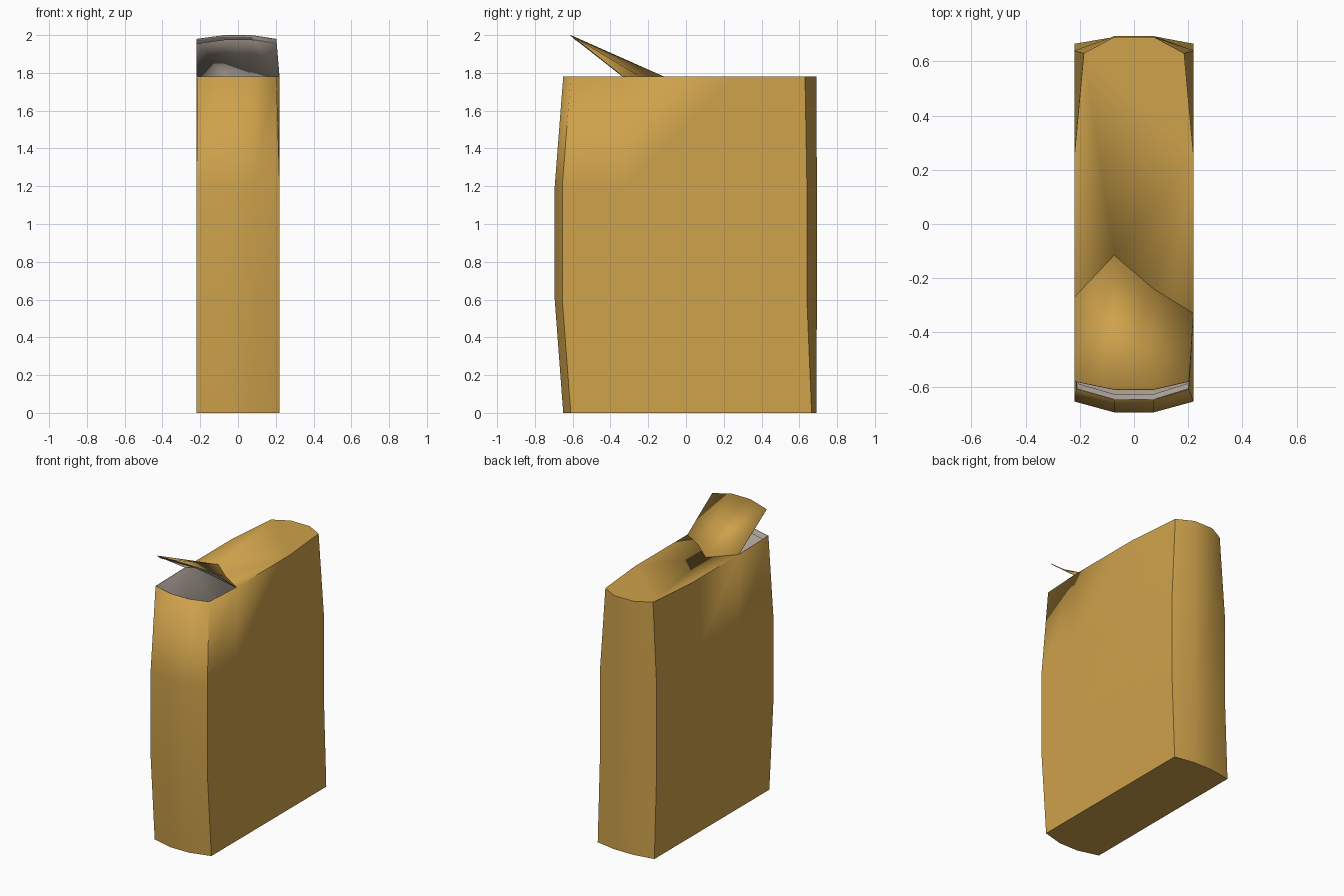
import bpy

if "Cube" in bpy.data.objects:
    bpy.data.objects.remove(bpy.data.objects["Cube"])

def material(name, color):
    m = bpy.data.materials.new(name)
    m.diffuse_color = (*color, 1)
    m.use_nodes = True
    m.node_tree.nodes["Principled BSDF"].inputs["Base Color"].default_value = m.diffuse_color
    return m

gold = material("gold_card", (0.62, 0.36, 0.07))
grey = material("grey_lining", (0.44, 0.38, 0.33))

def make(name, verts, faces, mats, lined=True):
    me = bpy.data.meshes.new(name)
    me.from_pydata(verts, [], faces)
    ob = bpy.data.objects.new(name, me)
    bpy.context.collection.objects.link(ob)
    for m in mats:
        me.materials.append(m)
    bpy.ops.object.select_all(action='DESELECT')
    ob.select_set(True)
    bpy.context.view_layer.objects.active = ob
    bpy.ops.object.shade_smooth_by_angle(angle=0.5)
    if lined:
        # thin grey inside face
        s = ob.modifiers.new("lining", 'SOLIDIFY')
        s.thickness = 0.004
        s.offset = -1
        s.material_offset = 1
        s.material_offset_rim = 1
    return ob

def strip(a, b):
    """Quads between two equally long rows of points."""
    n = len(a)
    return a + b, [(i, i + 1, n + i + 1, n + i) for i in range(n - 1)]

W, M, H = 0.22, 0.073, 1.78

def ring(z, front, front_mid, back, back_mid, xl=W, xr=W, xb=W):
    pts = [(-xl, front), (-M, front_mid), (M, front_mid), (xr, front),
           (W, -0.33), (W, 0.25), (xb, back), (M, back_mid),
           (-M, back_mid), (-xb, back), (-W, 0.25), (-W, -0.27)]
    return [(x, y, z) for x, y in pts]

# Bulging carton body, open at the front of the top
rings = [ring(0, -0.61, -0.65, 0.665, 0.69),
         ring(0.6, -0.655, -0.695, 0.64, 0.693),
         ring(1.2, -0.655, -0.695, 0.64, 0.693),
         ring(H, -0.61, -0.65, 0.63, 0.69, 0.213, 0.203, 0.185)]
verts = [p for r in rings for p in r]
N = 12
faces = [tuple(reversed(range(N)))]
for k in range(3):
    for i in range(N):
        j = (i + 1) % N
        faces.append((k * N + i, k * N + j, k * N + N + j, k * N + N + i))

# Closed rear part of the top, ending in a ragged tear
tear = [(-W, -0.27, H), (-M, -0.115, H), (M, -0.24, H), (W, -0.33, H)]
t = len(verts)
verts += tear[1:3]
faces.append(tuple(range(3 * N + 4, 4 * N)) + (t, t + 1))
make("carton_body", verts, faces, [gold, grey])

# Raised flap
tip = [(-0.22, -0.58, 1.98), (-M, -0.61, 2.0), (M, -0.61, 2.0), (0.203, -0.58, 1.98)]
make("raised_flap", *strip(tip, tear), [gold, grey])

# Narrow grey lips folded in along the flap and the front wall
def lip(name, edge, dy, dz):
    inner = [(x * 0.98, y + dy, z + dz) for x, y, z in edge]
    make(name, *strip(edge, inner), [grey], lined=False)

lip("flap_lip", tip, 0.025, -0.027)
lip("front_wall_lip", rings[3][:4], 0.022, -0.03)
